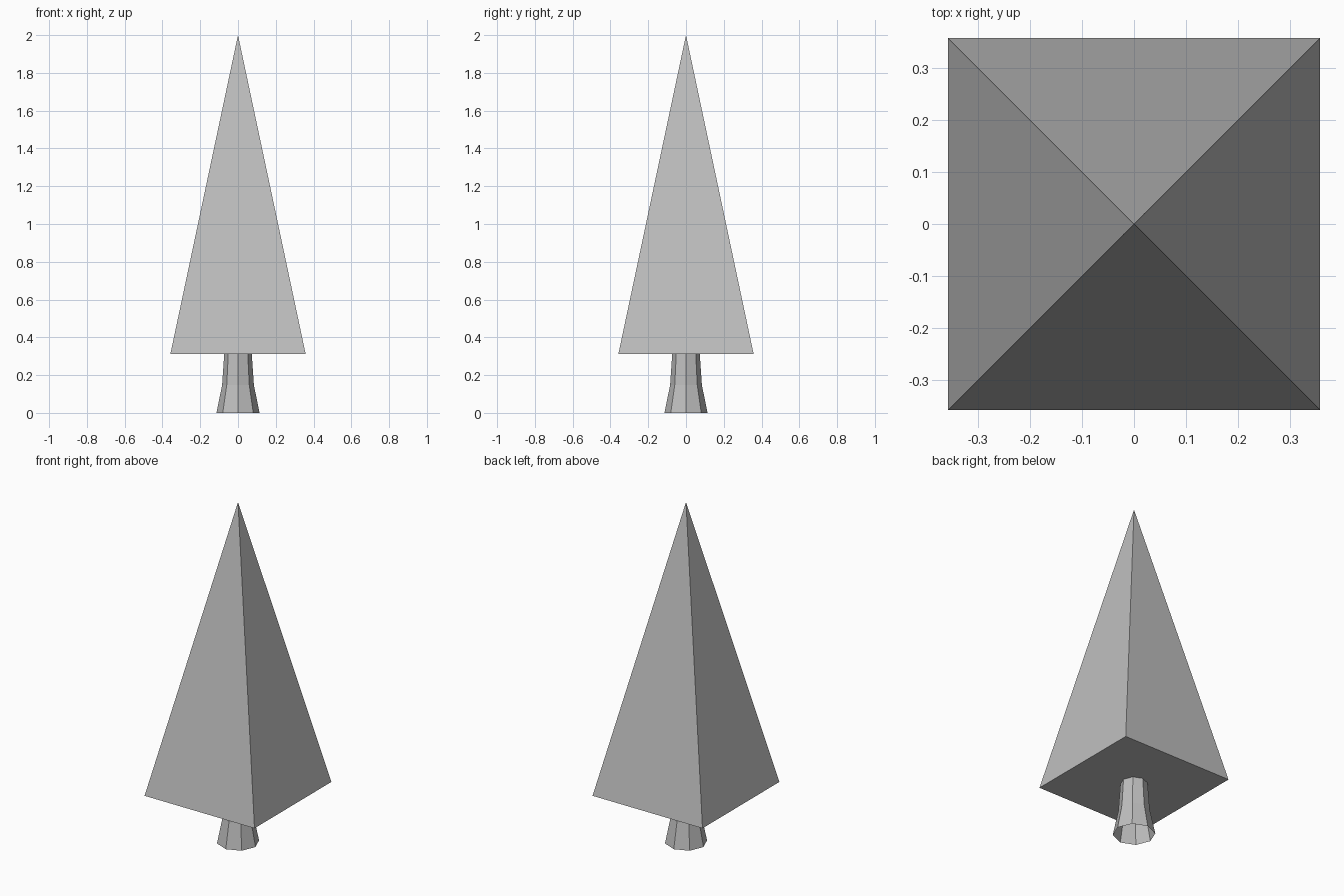
import bpy
import bmesh
from math import cos, sin, pi

cube = bpy.data.objects.get("Cube")
if cube:
    bpy.data.objects.remove(cube, do_unlink=True)

# One plain grey for the whole tree
GREY = (0.52, 0.52, 0.52, 1)
grey = bpy.data.materials.new("plain grey")
grey.use_nodes = True
grey.diffuse_color = GREY
grey.node_tree.nodes["Principled BSDF"].inputs["Base Color"].default_value = GREY


def add_object(name, bm):
    mesh = bpy.data.meshes.new(name)
    bm.to_mesh(mesh)
    bm.free()
    mesh.materials.append(grey)
    obj = bpy.data.objects.new(name, mesh)
    bpy.context.collection.objects.link(obj)
    return obj


def ring(bm, sides, radius, z, turn=0.0):
    angles = [2 * pi * i / sides + turn for i in range(sides)]
    return [bm.verts.new((radius * cos(a), radius * sin(a), z)) for a in angles]


# Foliage: tall square pyramid with a closed base
HALF, BASE_Z, TOP_Z = 0.358, 0.312, 2.0
bm = bmesh.new()
base = ring(bm, 4, HALF * 2 ** 0.5, BASE_Z, pi / 4)
tip = bm.verts.new((0, 0, TOP_Z))
bm.faces.new(base[::-1])
for i in range(4):
    bm.faces.new((base[i], base[(i + 1) % 4], tip))
add_object("foliage", bm)

# Trunk: eight-sided flared tube, open at the bottom
SIDES = 8
bm = bmesh.new()
rings = [ring(bm, SIDES, r, z) for r, z in ((0.114, 0), (0.084, 0.148), (0.073, BASE_Z))]
for low, high in zip(rings, rings[1:]):
    for i in range(SIDES):
        j = (i + 1) % SIDES
        bm.faces.new((low[i], low[j], high[j], high[i]))
add_object("trunk", bm)
